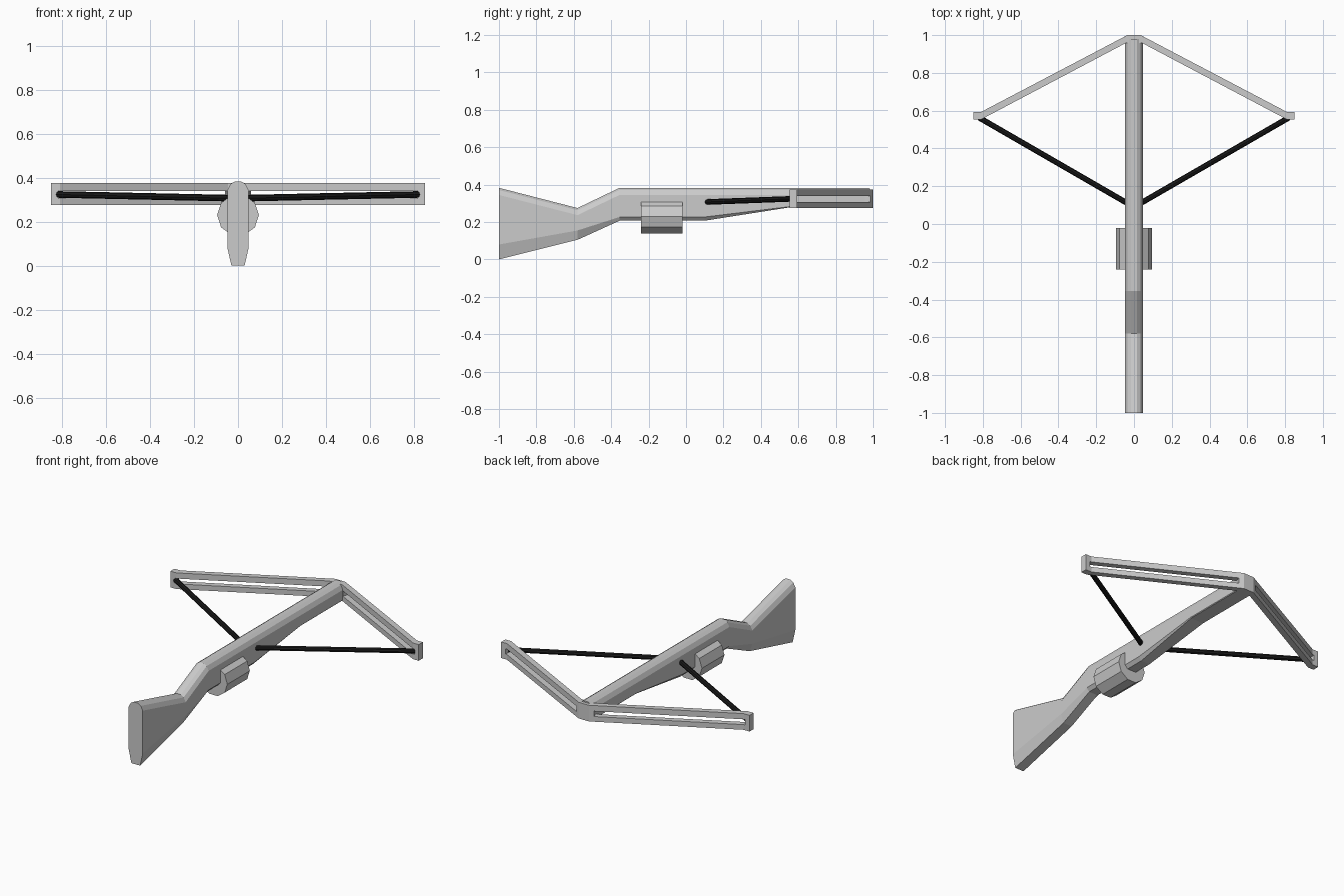
import bpy, bmesh, math
from mathutils import Vector

if "Cube" in bpy.data.objects:
    bpy.data.objects.remove(bpy.data.objects["Cube"])


def finish(name, bm, mat=None):
    bmesh.ops.recalc_face_normals(bm, faces=bm.faces)
    mesh = bpy.data.meshes.new(name)
    bm.to_mesh(mesh)
    bm.free()
    ob = bpy.data.objects.new(name, mesh)
    bpy.context.collection.objects.link(ob)
    if mat:
        mesh.materials.append(mat)
    return ob


def loft(name, rings):
    bm = bmesh.new()
    loops = [[bm.verts.new(p) for p in ring] for ring in rings]
    n = len(loops[0])
    for a, b in zip(loops, loops[1:]):
        for i in range(n):
            j = (i + 1) % n
            bm.faces.new((a[i], a[j], b[j], b[i]))
    bm.faces.new(loops[0])
    bm.faces.new(loops[-1])
    return finish(name, bm)


def prism(name, outline, z0, z1):
    return loft(name, [[(x, y, z) for x, y in outline] for z in (z0, z1)])


def rod(name, start, end, radius, sides, mat=None, spin=0.0):
    a, b = Vector(start), Vector(end)
    ob = loft(name, [[(radius * math.cos(t), radius * math.sin(t), z)
                      for t in (spin + 2 * math.pi * i / sides for i in range(sides))]
                     for z in (0, (b - a).length)])
    ob.location = a
    ob.rotation_euler = (b - a).to_track_quat('Z', 'Y').to_euler()
    if mat:
        ob.data.materials.append(mat)
    return ob


def stock_ring(y, top, bottom, chamfer, foot):
    # half section with rounded top and narrowed underside
    half = [(foot, bottom), (0.048, bottom + chamfer), (0.048, top - 0.038),
            (0.034, top - 0.012), (0.015, top)]
    return [(x, y, z) for x, z in half] + [(-x, y, z) for x, z in reversed(half)]


# Stock: y, top, bottom, chamfer height, half width of underside
sections = [(-1.0, 0.383, 0.0, 0.08, 0.03),
            (-0.58, 0.275, 0.105, 0.05, 0.03),
            (-0.355, 0.383, 0.207, 0.02, 0.03),
            (0.10, 0.383, 0.207, 0.02, 0.03),
            (0.55, 0.383, 0.278, 0.004, 0.044),
            (0.98, 0.383, 0.278, 0.004, 0.044)]
loft("stock", [stock_ring(*s) for s in sections])

# Ten-sided drum under the stock
rod("drum", (0, -0.24, 0.23), (0, -0.02, 0.23), 0.095, 10)

# Bow: upper and lower rails joined at the centre and tips
half = [(0.035, 1.0), (0.81, 0.593), (0.85, 0.593), (0.85, 0.553), (0.81, 0.553), (0.045, 0.957)]
rail = half + [(-x, y) for x, y in reversed(half)]
prism("bow_lower_rail", rail, 0.275, 0.307)
prism("bow_upper_rail", rail, 0.34, 0.375)
prism("bow_centre", [(-0.035, 1.0), (0.035, 1.0), (0.06, 0.987), (0.05, 0.955),
                     (-0.05, 0.955), (-0.06, 0.987)], 0.307, 0.34)

black = bpy.data.materials.new("string_black")
black.diffuse_color = (0.01, 0.01, 0.01, 1)
black.use_nodes = True
black.node_tree.nodes["Principled BSDF"].inputs["Base Color"].default_value = black.diffuse_color
for side, s in (("left", -1), ("right", 1)):
    prism("bow_tip_" + side, [(s * x, y) for x, y in
                              ((0.82, 0.593), (0.85, 0.593), (0.85, 0.553), (0.82, 0.553))],
          0.307, 0.34)
    # String halves running into the stock
    rod("string_" + side, (s * 0.03, 0.107, 0.307), (s * 0.82, 0.563, 0.324), 0.015, 8, black)
